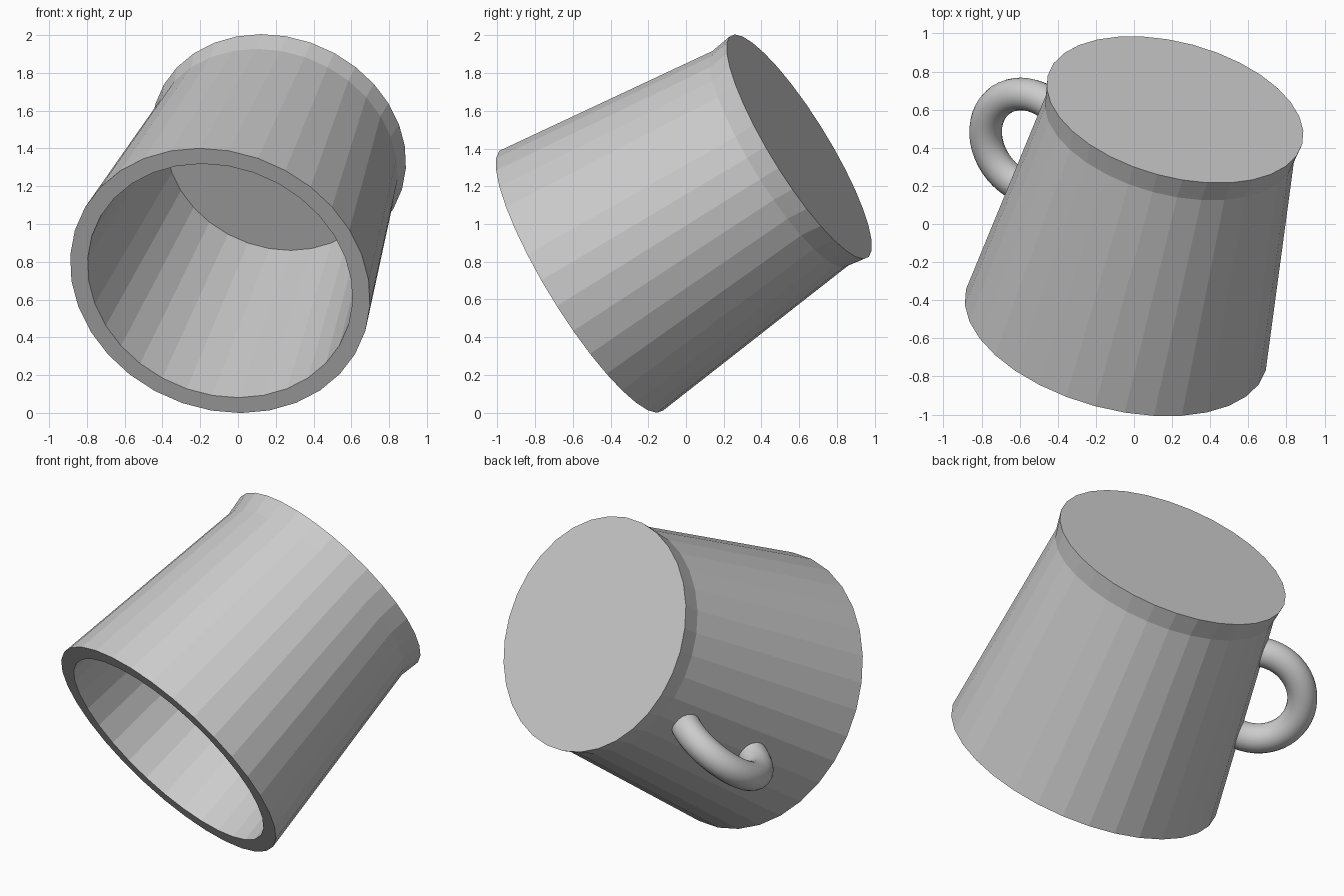
import bpy, bmesh
from math import sin, cos, pi, radians
from mathutils import Vector, Matrix

if "Cube" in bpy.data.objects:
    bpy.data.objects.remove(bpy.data.objects["Cube"])

# Tilted mug frame: origin at rim centre, Z runs to the base, X points to the handle
axis = Vector((0.223, 0.830, 0.510)).normalized()
out = Vector((-0.841, 0.430, -0.331))
out = (out - axis * out.dot(axis)).normalized()
side = axis.cross(out)
frame = Matrix((out, side, axis)).transposed().to_4x4()
frame.translation = (-0.095, -0.555, 0.70)


def loft(name, rings):
    """Skin a list of closed rings and cap both ends."""
    bm = bmesh.new()
    loops = [[bm.verts.new(p) for p in ring] for ring in rings]
    n = len(loops[0])
    for a, b in zip(loops, loops[1:]):
        for i in range(n):
            j = (i + 1) % n
            bm.faces.new((a[i], a[j], b[j], b[i]))
    bm.faces.new(loops[0])
    bm.faces.new(loops[-1])
    bmesh.ops.recalc_face_normals(bm, faces=bm.faces[:])
    bm.transform(frame)
    mesh = bpy.data.meshes.new(name)
    bm.to_mesh(mesh)
    bm.free()
    obj = bpy.data.objects.new(name, mesh)
    bpy.context.collection.objects.link(obj)
    return obj


def circle(r, n):
    return [(r * cos(2 * pi * i / n), r * sin(2 * pi * i / n)) for i in range(n)]


# Mug body: flared foot, tapered wall, flat rim, hollow inside
profile = [(0.692, 1.391), (0.674, 1.27), (0.815, 0), (0.72, 0), (0.597, 1.32)]
loft("mug_body", [[(x, y, t) for x, y in circle(r, 32)] for r, t in profile])

# Handle: round tube swept along an arc, ends buried in the wall
R, tube, steps = 0.27, 0.086, 28
start, end = radians(-99), radians(108)
rings = []
for k in range(steps + 1):
    a = start + (end - start) * k / steps
    rings.append([(0.747 + (R + u) * cos(a), v, 0.80 + (R + u) * sin(a))
                  for u, v in circle(tube, 20)])
handle = loft("handle", rings)
bpy.context.view_layer.objects.active = handle
handle.select_set(True)
bpy.ops.object.shade_smooth_by_angle(angle=radians(40))
